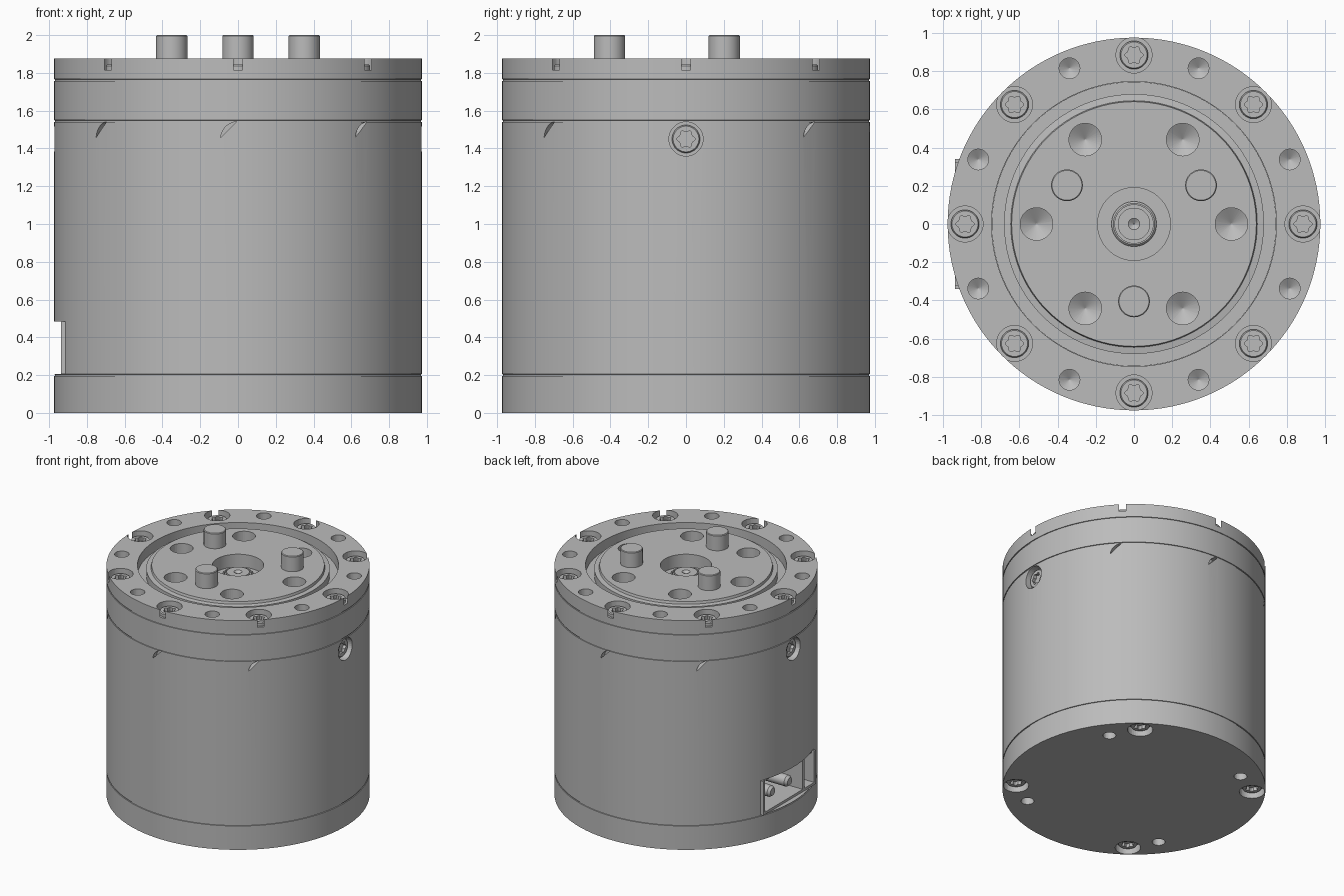
import bpy, bmesh
from math import sin, cos, pi, radians
from mathutils import Matrix, Vector

cube = bpy.data.objects.get("Cube")
if cube:
    bpy.data.objects.remove(cube, do_unlink=True)

grey = bpy.data.materials.new("machined_grey")
grey.use_nodes = True
grey.diffuse_color = (0.5, 0.5, 0.5, 1)
grey.node_tree.nodes["Principled BSDF"].inputs["Base Color"].default_value = (0.5, 0.5, 0.5, 1)


def lathe(bm, profile, mat=Matrix(), segs=36):
    """Loft rings of (radius, height, lobe depth) and cap both ends."""
    loops = []
    for p in profile:
        r, z, lobe = (*p, 0)[:3]
        ring = []
        for i in range(segs):
            a = 2 * pi * i / segs
            q = r + lobe * cos(6 * a)
            ring.append(bm.verts.new(mat @ Vector((q * cos(a), q * sin(a), z))))
        loops.append(ring)
    for lo, hi in zip(loops, loops[1:]):
        for i in range(segs):
            j = (i + 1) % segs
            bm.faces.new((lo[i], lo[j], hi[j], hi[i]))
    bm.faces.new(loops[0][::-1])
    bm.faces.new(loops[-1])


def box(bm, lo, hi):
    lo, hi = Vector(lo), Vector(hi)
    mat = Matrix.Translation((lo + hi) / 2) @ Matrix.Diagonal((*(hi - lo), 1))
    bmesh.ops.create_cube(bm, size=1, matrix=mat)


def finish(bm, name, smooth=True):
    bmesh.ops.recalc_face_normals(bm, faces=bm.faces[:])
    me = bpy.data.meshes.new(name)
    bm.to_mesh(me)
    bm.free()
    me.materials.append(grey)
    ob = bpy.data.objects.new(name, me)
    bpy.context.collection.objects.link(ob)
    if smooth:
        shade(ob)
    return ob


def shade(ob):
    bpy.ops.object.select_all(action='DESELECT')
    ob.select_set(True)
    bpy.context.view_layer.objects.active = ob
    bpy.ops.object.shade_smooth_by_angle(angle=radians(25))


def cut(ob, bm, name):
    cutter = finish(bm, name, False)
    bpy.context.view_layer.objects.active = ob
    mod = ob.modifiers.new("holes", 'BOOLEAN')
    mod.object, mod.operation, mod.solver = cutter, 'DIFFERENCE', 'EXACT'
    bpy.ops.object.select_all(action='DESELECT')
    ob.select_set(True)
    bpy.ops.object.modifier_apply(modifier=mod.name)
    bpy.data.objects.remove(cutter, do_unlink=True)
    shade(ob)


def polar(radius, deg, z, flip=False):
    a = radians(deg)
    m = Matrix.Translation((radius * cos(a), radius * sin(a), z))
    return m @ Matrix.Rotation(pi, 4, 'X') if flip else m


def radial(radius, deg, z):
    """Local z points out of the side wall, local y points up."""
    a = radians(deg)
    m = Matrix(((-sin(a), 0, cos(a)), (cos(a), 0, sin(a)), (0, 1, 0))).to_4x4()
    m.translation = (radius * cos(a), radius * sin(a), z)
    return m


def drill(bm, r, depth, mat, cone=0.6):
    lathe(bm, [(r, 0.1), (r, -depth), (0.002, -depth - r * cone)], mat)


def screw(name, mat):
    bm = bmesh.new()
    lathe(bm, [(0.074, -0.06), (0.074, -0.008), (0.068, 0), (0.042, 0, 0.006),
               (0.042, -0.03, 0.006)], mat, 48)
    finish(bm, name)


R, TOP = 0.975, 1.875

# Housing: grooved cylinder with a round well in the top
bm = bmesh.new()
profile = [(R, 0)]
for z in (0.2, 1.545, 1.762):
    profile += [(R, z - 0.005), (R - 0.006, z - 0.004), (R - 0.006, z + 0.004), (R, z + 0.005)]
profile += [(R, TOP), (0.745, TOP), (0.745, 1.5)]
lathe(bm, profile, segs=128)
housing = finish(bm, "housing")

# Screw recesses and dowel holes in the housing
top_screws = [polar(0.884, 45 * k, TOP) for k in range(8)]
base_screws = [polar(0.875, 53 + 90 * k, 0, True) for k in range(4)]
side_screws = [radial(R, a, 1.45) for a in (0, 180)]
bm = bmesh.new()
for m in top_screws + base_screws:
    drill(bm, 0.094, 0.06, m, 0)
for m in side_screws:
    drill(bm, 0.09, 0.055, m, 0)
for k in range(8):
    drill(bm, 0.054, 0.1, polar(0.882, 22.5 + 45 * k, TOP))
for k in range(4):
    drill(bm, 0.048, 0.12, polar(0.81, 37 + 90 * k, 0, True))

# Crescent nicks around the side wall
for a in (45, 90, 135, 225, 270, 315):
    m = radial(R, a, 1.45)
    arc = [radians(95 + 8 * i) for i in range(11)]
    ends = [[bm.verts.new(m @ Vector((0.092 * cos(t), 0.092 * sin(t), z))) for t in arc]
            for z in (-0.05, 0.1)]
    bm.faces.new(ends[0])
    bm.faces.new(ends[1])
    for i in range(len(arc)):
        j = (i + 1) % len(arc)
        bm.faces.new((ends[0][i], ends[0][j], ends[1][j], ends[1][i]))

# Connector opening
box(bm, (-1.1, -0.34, 0.205), (-0.58, 0.34, 0.485))
cut(housing, bm, "housing_cutter")

# Screws with star sockets
for group, depth, mats in (("top", 0.03, top_screws), ("base", 0.03, base_screws),
                           ("side", 0.03, side_screws)):
    for i, m in enumerate(mats):
        screw(f"{group}_screw_{i + 1}", m @ Matrix.Translation((0, 0, -depth)))

# Output flange with stepped rim and central pocket
bm = bmesh.new()
lathe(bm, [(0.744, 1.51), (0.744, 1.79), (0.68, 1.79), (0.68, 1.85), (0.645, 1.855),
           (0.64, TOP), (0.19, TOP), (0.19, 1.77)], segs=96)
flange = finish(bm, "output_flange")
bm = bmesh.new()
for k in range(6):
    drill(bm, 0.085, 0.12, polar(0.51, 60 * k, TOP))
cut(flange, bm, "flange_cutter")

# Shaft end with a centre dimple
bm = bmesh.new()
lathe(bm, [(0.118, 1.76), (0.118, 1.8), (0.108, 1.81), (0.1, 1.81), (0.1, 1.795),
           (0.085, 1.795), (0.085, 1.82), (0.03, 1.82), (0.002, 1.8)], segs=48)
finish(bm, "shaft_end")

# Drive pins
for k in range(3):
    bm = bmesh.new()
    lathe(bm, [(0.083, -0.15), (0.083, 0.12), (0.078, 0.125)],
          polar(0.405, 30 + 120 * k, TOP), 48)
    finish(bm, f"drive_pin_{k + 1}")

# Connector shell: frame, divider and back
bm = bmesh.new()
front, back, w, t = -0.937, -0.6, 0.339, 0.02
box(bm, (front, -w, 0.206), (back, w, 0.206 + t))
box(bm, (-0.914, -w, 0.484 - t), (back, w, 0.484))
for y in (-w, -0.19, w - t):
    box(bm, (front, y, 0.206), (back, y + t, 0.484))
box(bm, (back - t, -w, 0.206), (back, w, 0.484))
finish(bm, "connector_shell", False)

# Connector contacts
bm = bmesh.new()
for y in (-0.02, 0.2):
    lathe(bm, [(0.045, -0.35), (0.045, -0.07), (0.03, -0.05)],
          Matrix.Translation((0, y, 0)) @ radial(R, 180, 0.345), 24)
for z in (0.29, 0.345, 0.4):
    box(bm, (-0.86, -0.265, z - 0.012), (back, -0.24, z + 0.012))
finish(bm, "connector_contacts")
